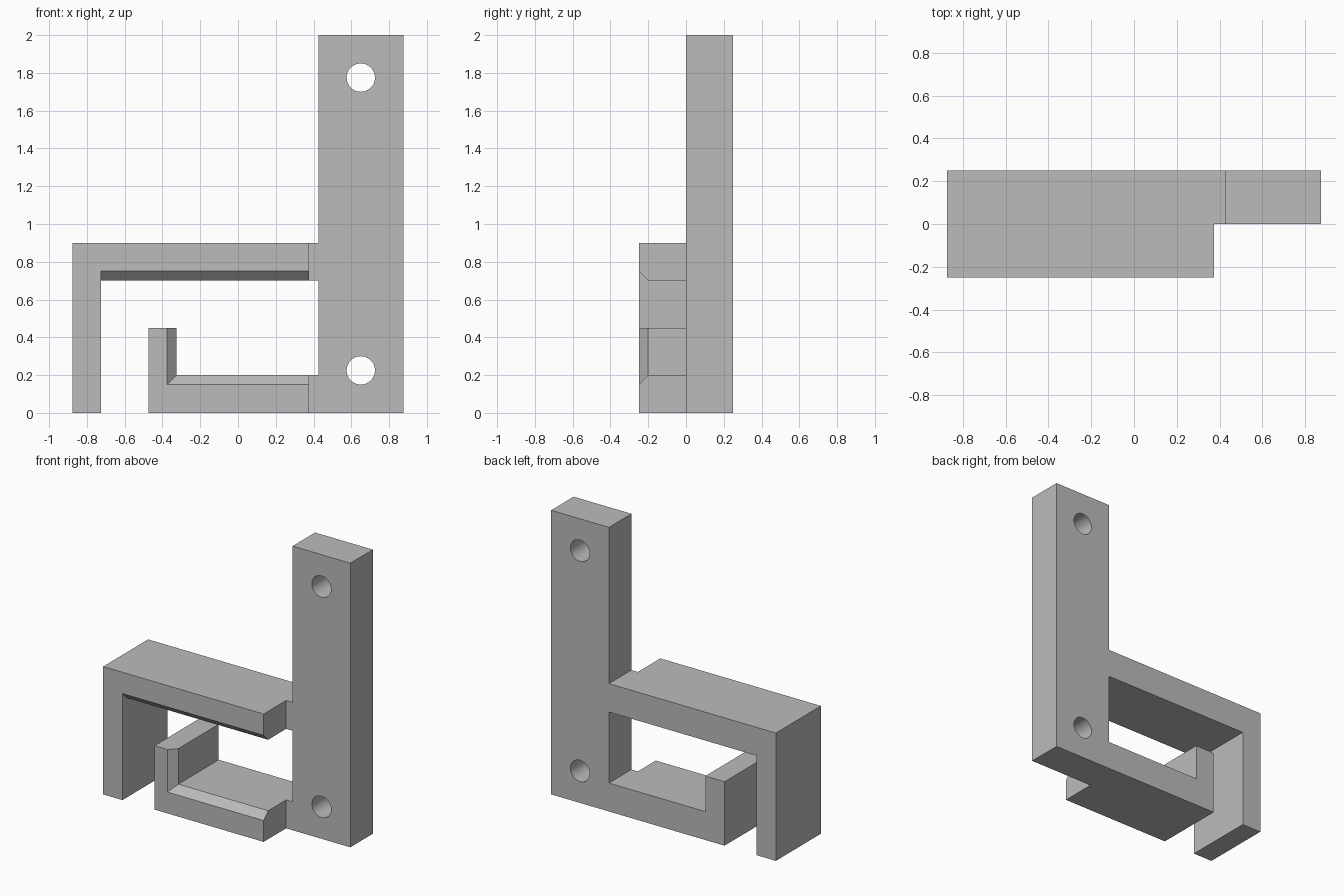
import bpy
import bmesh
from mathutils import Matrix, Vector

cube = bpy.data.objects.get("Cube")
if cube:
    bpy.data.objects.remove(cube, do_unlink=True)

grey = bpy.data.materials.new("plain_grey")
grey.use_nodes = True
grey.diffuse_color = (0.5, 0.5, 0.5, 1)
grey.node_tree.nodes["Principled BSDF"].inputs["Base Color"].default_value = (0.5, 0.5, 0.5, 1)

FRONT, MIDDLE, BACK = -0.25, 0.0, 0.25
ARM_END, PLATE_SIDE, CHAMFER = 0.375, 0.425, 0.05


def finish(name, bm):
    """Turn a bmesh into a named object."""
    bmesh.ops.recalc_face_normals(bm, faces=bm.faces)
    mesh = bpy.data.meshes.new(name)
    bm.to_mesh(mesh)
    bm.free()
    mesh.materials.append(grey)
    obj = bpy.data.objects.new(name, mesh)
    bpy.context.collection.objects.link(obj)
    return obj


def prism(name, outline, y0, y1, chamfered=()):
    """Extrude an x-z outline along y; chamfer the listed outline sides at the front."""
    bm = bmesh.new()
    face = bm.faces.new([bm.verts.new((x, y0, z)) for x, z in outline])
    edges = list(face.edges)
    mids = [(Vector(outline[a]) + Vector(outline[a + 1])) / 2 for a in chamfered]
    picked = [e for e in edges for m in mids
              if (sum((v.co.xz for v in e.verts), Vector((0, 0))) / 2 - m).length < 1e-4]
    side = bmesh.ops.extrude_face_region(bm, geom=[face], use_keep_orig=True)["geom"]
    moved = [g for g in side if isinstance(g, bmesh.types.BMVert)]
    bmesh.ops.translate(bm, verts=moved, vec=(0, y1 - y0, 0))
    bmesh.ops.recalc_face_normals(bm, faces=bm.faces)
    if picked:
        bmesh.ops.bevel(bm, geom=picked, offset=CHAMFER, offset_type='OFFSET',
                        segments=1, affect='EDGES')
    return finish(name, bm)


def combine(target, other, operation):
    """Apply a boolean and discard the helper."""
    mod = target.modifiers.new(operation.lower(), 'BOOLEAN')
    mod.operation, mod.object, mod.solver = operation, other, 'EXACT'
    bpy.context.view_layer.objects.active = target
    bpy.ops.object.modifier_apply(modifier=mod.name)
    bpy.data.objects.remove(other, do_unlink=True)


# Upright mounting plate with the two thin necks that carry the arms
bracket = prism("bracket", [
    (0.875, 0), (0.875, 2), (PLATE_SIDE, 2), (PLATE_SIDE, 0.9), (ARM_END, 0.9),
    (ARM_END, 0.7), (PLATE_SIDE, 0.7), (PLATE_SIDE, 0.2), (ARM_END, 0.2), (ARM_END, 0)],
    MIDDLE, BACK)

# Upper arm with its long drop leg
upper_arm = prism("upper_arm", [
    (ARM_END, 0.7), (ARM_END, 0.9), (-0.875, 0.9), (-0.875, 0),
    (-0.725, 0), (-0.725, 0.7), (ARM_END, 0.7)][:-1], FRONT, BACK)

# Lower arm with its upturned lip
lower_hook = prism("lower_hook", [
    (ARM_END, 0), (ARM_END, 0.2), (-0.325, 0.2), (-0.325, 0.45),
    (-0.475, 0.45), (-0.475, 0)], FRONT, BACK, chamfered=(1, 2))

# Chamfer under the front of the upper arm
wedge = bmesh.new()
ends = [[wedge.verts.new((x, y, z)) for y, z in
         ((FRONT, 0.75), (-0.2, 0.7), (-0.2, 0.65), (-0.3, 0.65), (-0.3, 0.8))]
        for x in (-0.725, 0.5)]
for cap in ends:
    wedge.faces.new(cap)
for i in range(5):
    j = (i + 1) % 5
    wedge.faces.new((ends[0][i], ends[0][j], ends[1][j], ends[1][i]))
combine(upper_arm, finish("wedge", wedge), 'DIFFERENCE')

combine(bracket, upper_arm, 'UNION')
combine(bracket, lower_hook, 'UNION')

# Screw holes
for z in (0.225, 1.775):
    drill = bmesh.new()
    bmesh.ops.create_cone(drill, cap_ends=True, segments=48, radius1=0.075, radius2=0.075,
                          depth=1, matrix=Matrix.Translation((0.65, 0.1, z))
                          @ Matrix.Rotation(1.5707963, 4, 'X'))
    combine(bracket, finish("drill", drill), 'DIFFERENCE')

bracket.select_set(True)
bpy.context.view_layer.objects.active = bracket
bpy.ops.object.shade_smooth_by_angle(angle=0.5)
